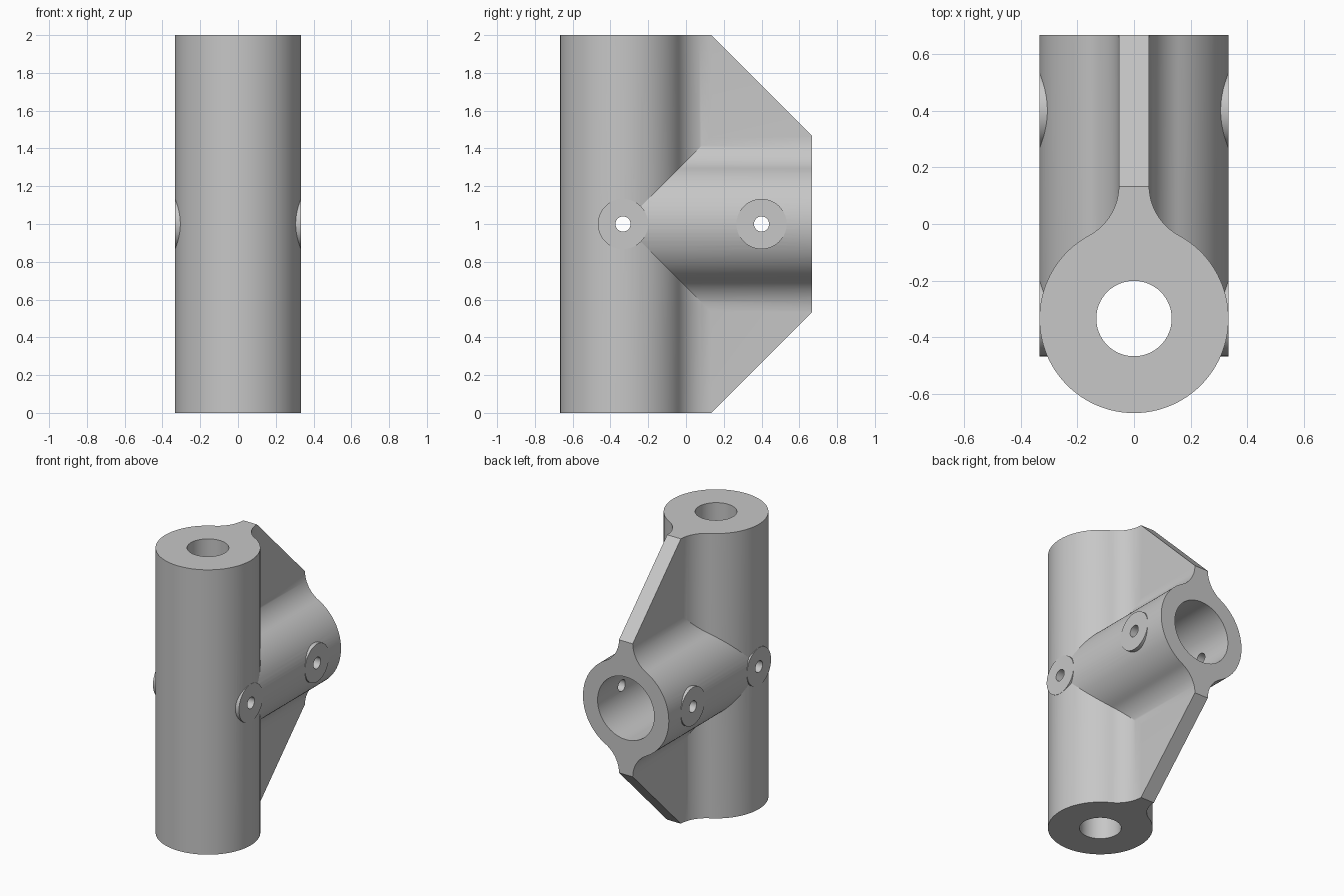
import bpy, bmesh
from math import sin, cos, pi, atan2, sqrt

if "Cube" in bpy.data.objects:
    bpy.data.objects.remove(bpy.data.objects["Cube"])

R = 1 / 3            # tube radius
WEB = 0.0533         # half thickness of the web
FIL = 0.2            # fillet between tube and web
BOSS_Y = (-R, 0.4)   # cross-pin positions

grey = bpy.data.materials.new("plain grey")
grey.use_nodes = True
grey.diffuse_color = (0.57, 0.57, 0.57, 1)
grey.node_tree.nodes["Principled BSDF"].inputs["Base Color"].default_value = grey.diffuse_color


def prism(name, points, place, lo, hi):
    """Extrude a 2D outline between lo and hi; place maps (u, v, w) to x, y, z."""
    bm = bmesh.new()
    a, b = [[bm.verts.new(place(u, v, w)) for u, v in points] for w in (lo, hi)]
    bm.faces.new(a)
    bm.faces.new(b[::-1])
    n = len(points)
    for i in range(n):
        j = (i + 1) % n
        bm.faces.new((a[i], b[i], b[j], a[j]))
    bmesh.ops.recalc_face_normals(bm, faces=bm.faces)
    mesh = bpy.data.meshes.new(name)
    bm.to_mesh(mesh)
    bm.free()
    mesh.materials.append(grey)
    ob = bpy.data.objects.new(name, mesh)
    bpy.context.collection.objects.link(ob)
    return ob


def circle(r, cu=0, cv=0, n=64):
    return [(cu + r * cos(2 * pi * i / n), cv + r * sin(2 * pi * i / n)) for i in range(n)]


def apply_bool(target, tool, op):
    mod = target.modifiers.new(op, "BOOLEAN")
    mod.operation, mod.solver, mod.object = op, "EXACT", tool
    bpy.context.view_layer.objects.active = target
    bpy.ops.object.modifier_apply(modifier=mod.name)
    bpy.data.objects.remove(tool)


# Half outline: round tube blending through a fillet into the web
web_v = sqrt((R + FIL) ** 2 - (WEB + FIL) ** 2)
join = atan2(web_v, WEB + FIL)
arc = [-pi / 2 + (join + pi / 2) * i / 40 for i in range(41)]
right = [(R * cos(t), R * sin(t)) for t in arc]
for i in range(1, 17):
    t = pi + join + (-join) * i / 16
    right.append((WEB + FIL + FIL * cos(t), web_v + FIL * sin(t)))


def outline(half):
    return half + [(-u, v) for u, v in half[:0:-1]]


along_x = lambda u, v, w: (w, u, v)
along_y = lambda u, v, w: (u, w, v + 1)
along_z = lambda u, v, w: (u, v - R, w)

# Upright tube with its web
body = prism("pipe_bracket", outline(right + [(WEB, 1.1)]), along_z, -0.1, 2.1)

# Rear tube, filleted into the web above and below
upper = [p for p in right if p[1] >= 0][:-1] + [(WEB - 0.001, web_v + 0.005)]
lower = [(u, -v) for u, v in upper[::-1]]
apply_bool(body, prism("rear_tube", [p for p in lower + upper + [(-u, v) for u, v in upper[::-1]]
                                     + [(-u, v) for u, v in lower[::-1]]],
                       along_y, -R, 0.8), "UNION")

# Side profile: trims the ends and slopes the web
side = [(-1, 0), (0.133, 0), (0.667, 0.533), (0.667, 1.467), (0.133, 2), (-1, 2)]
apply_bool(body, prism("side_trim", side, along_x, -1, 1), "INTERSECT")

# Flat round bosses on both sides
for y in BOSS_Y:
    apply_bool(body, prism("boss", circle(0.133, y, 1), along_x, -0.334, 0.334), "UNION")

# Bores and cross-pin holes
apply_bool(body, prism("upright_bore", circle(0.133), along_z, -1, 3), "DIFFERENCE")
apply_bool(body, prism("rear_bore", circle(0.22), along_y, 0.133, 1), "DIFFERENCE")
for y in BOSS_Y:
    apply_bool(body, prism("pin_hole", circle(0.04, y, 1, 32), along_x, -1, 1), "DIFFERENCE")

# Smooth curved walls, crisp edges
bpy.ops.object.select_all(action="DESELECT")
body.select_set(True)
bpy.context.view_layer.objects.active = body
bpy.ops.object.shade_smooth_by_angle(angle=pi / 9)
